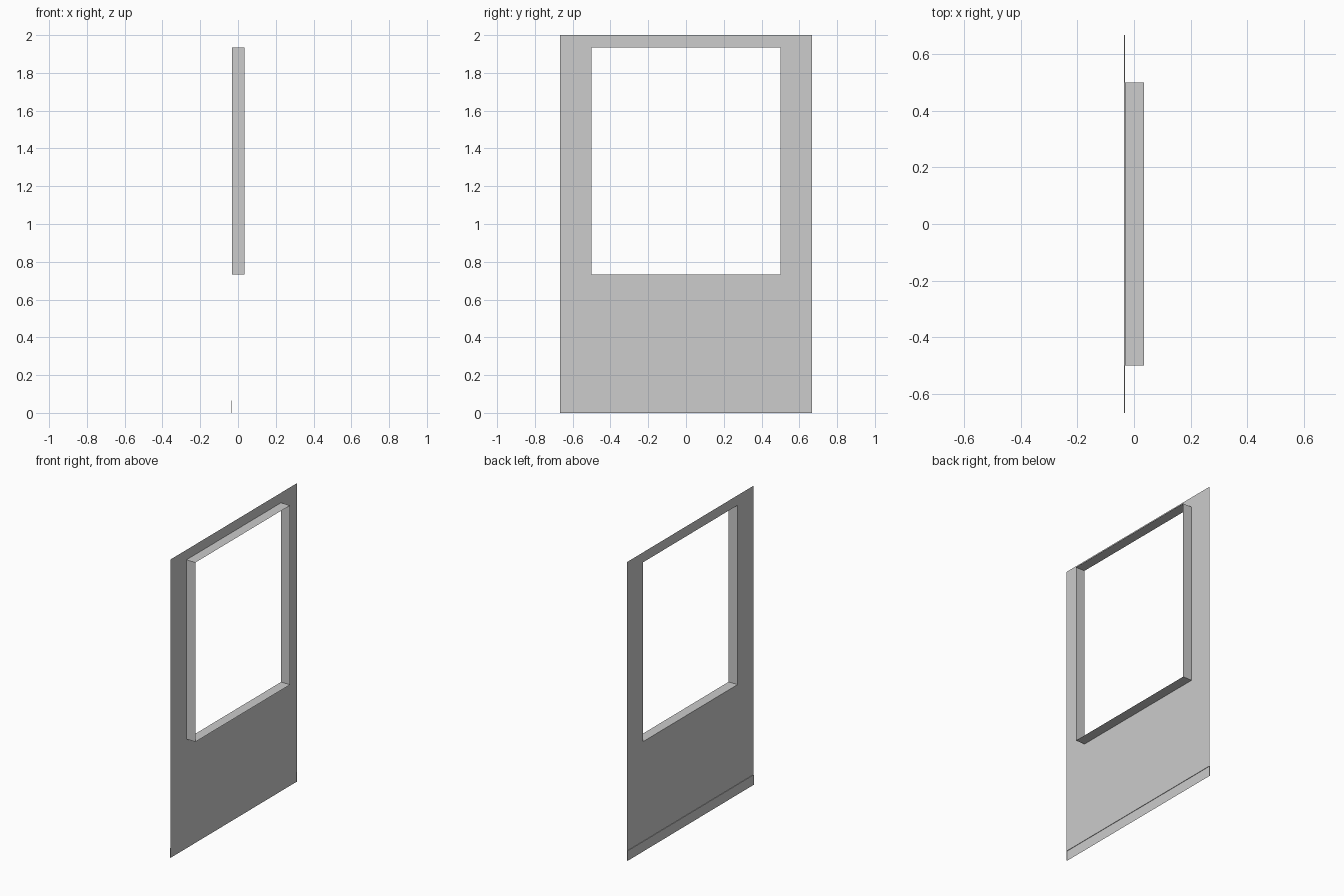
import bpy
import bmesh

cube = bpy.data.objects.get("Cube")
if cube:
    bpy.data.objects.remove(cube, do_unlink=True)

grey = bpy.data.materials.new("light_grey")
grey.use_nodes = True
COLOUR = (0.604, 0.604, 0.604, 1)
grey.diffuse_color = COLOUR
grey.node_tree.nodes["Principled BSDF"].inputs["Base Color"].default_value = COLOUR

HALF_W, HEIGHT = 0.6667, 2.0
OPEN_W, OPEN_LOW, OPEN_TOP = 0.5, 0.7333, 1.9333
WALL_X, FRAME_X, KICK_X = -0.0317, 0.035, -0.035
KICK_TOP = 0.0667


def make_sheet(name, quads):
    """Join a list of four-cornered faces into one open sheet object."""
    bm = bmesh.new()
    for quad in quads:
        bm.faces.new([bm.verts.new(p) for p in quad])
    bmesh.ops.remove_doubles(bm, verts=bm.verts, dist=1e-5)
    mesh = bpy.data.meshes.new(name)
    bm.to_mesh(mesh)
    bm.free()
    mesh.materials.append(grey)
    obj = bpy.data.objects.new(name, mesh)
    bpy.context.collection.objects.link(obj)
    return obj


def extrude_path(path, x0, x1):
    """Sweep a chain of (y, z) points from x0 to x1."""
    return [[(x0, *a), (x1, *a), (x1, *b), (x0, *b)]
            for a, b in zip(path, path[1:])]


# Wall panel: a grid of faces with the middle cell left open
ys = [-HALF_W, -OPEN_W, OPEN_W, HALF_W]
zs = [KICK_TOP, OPEN_LOW, OPEN_TOP, HEIGHT]
cells = []
for i in range(3):
    for j in range(3):
        if (i, j) != (1, 1):
            y0, y1, z0, z1 = ys[i], ys[i + 1], zs[j], zs[j + 1]
            cells.append([(WALL_X, y0, z0), (WALL_X, y1, z0),
                          (WALL_X, y1, z1), (WALL_X, y0, z1)])
make_sheet("wall_panel", cells)

# Window reveal: an open sleeve around the opening
loop = [(-OPEN_W, OPEN_LOW), (OPEN_W, OPEN_LOW), (OPEN_W, OPEN_TOP),
        (-OPEN_W, OPEN_TOP), (-OPEN_W, OPEN_LOW)]
make_sheet("window_reveal", extrude_path(loop, WALL_X, FRAME_X))

# Kick board: set back behind the wall, with a ledge and end returns
kick_edge = [(-HALF_W, 0), (-HALF_W, KICK_TOP), (HALF_W, KICK_TOP), (HALF_W, 0)]
make_sheet("kick_board", extrude_path(kick_edge, KICK_X, WALL_X)
           + [[(KICK_X, *p) for p in kick_edge]])
